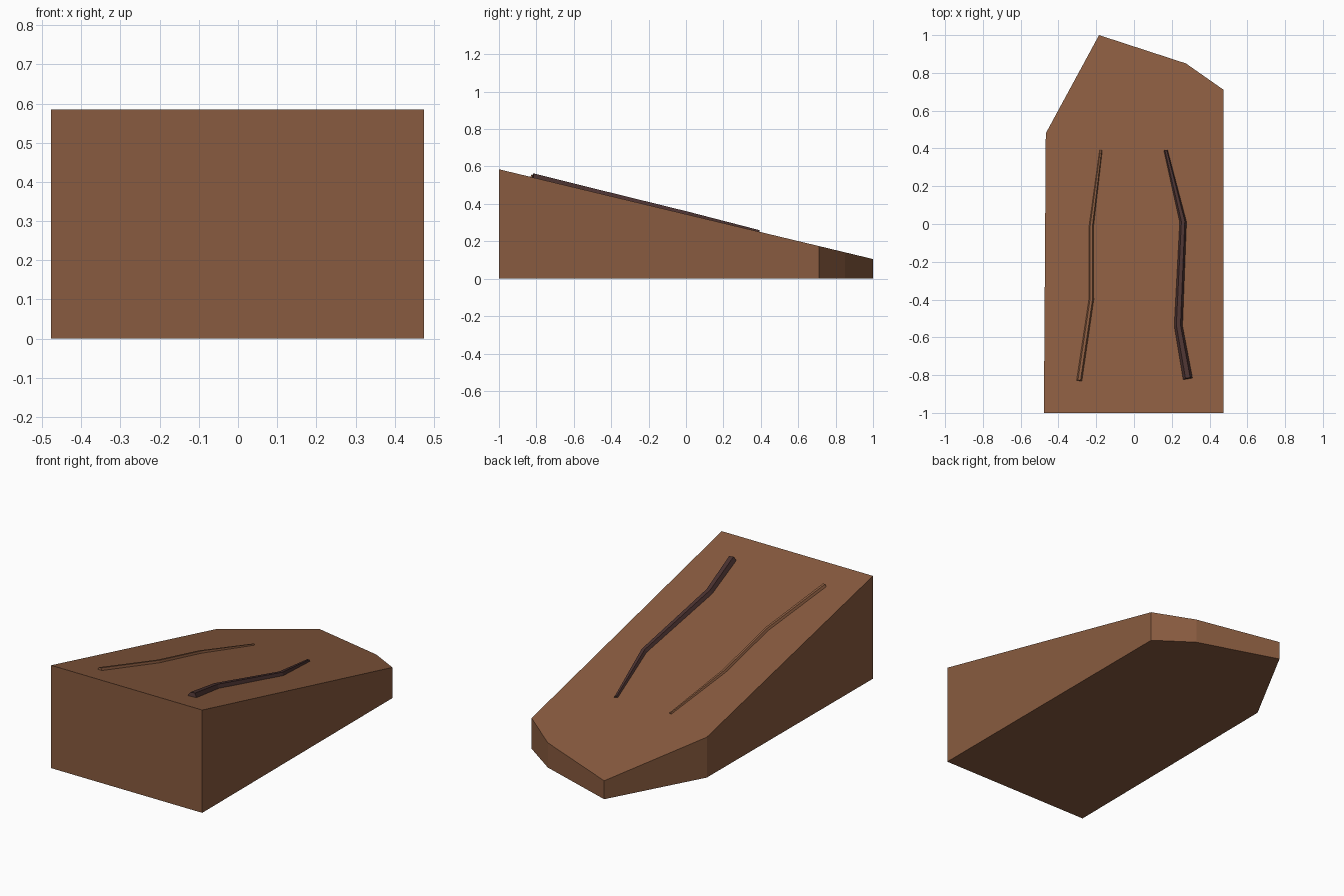
import bpy, bmesh, math
from mathutils import Vector

cube = bpy.data.objects.get("Cube")
if cube:
    bpy.data.objects.remove(cube, do_unlink=True)


def material(name, color):
    m = bpy.data.materials.new(name)
    m.use_nodes = True
    m.diffuse_color = (*color, 1)
    m.node_tree.nodes["Principled BSDF"].inputs["Base Color"].default_value = (*color, 1)
    return m


def finish(bm, name, mat):
    bmesh.ops.recalc_face_normals(bm, faces=bm.faces)
    mesh = bpy.data.meshes.new(name)
    bm.to_mesh(mesh)
    bm.free()
    mesh.materials.append(mat)
    obj = bpy.data.objects.new(name, mesh)
    bpy.context.collection.objects.link(obj)
    return obj


def slope(y):
    return 0.345 - 0.24 * y


brown = material("earth brown", (0.25, 0.105, 0.05))
dark = material("dark root brown", (0.07, 0.032, 0.03))

# Sloping wedge: extruded outline whose top follows the slope
outline = [(-0.477, -1), (0.475, -1), (0.475, 0.71),
           (0.275, 0.85), (-0.185, 1), (-0.467, 0.48)]
bm = bmesh.new()
base = [bm.verts.new((x, y, 0)) for x, y in outline]
top = [bm.verts.new((x, y, slope(y))) for x, y in outline]
bm.faces.new(base)
bm.faces.new(top)
for i in range(len(base)):
    j = (i + 1) % len(base)
    bm.faces.new((base[i], base[j], top[j], top[i]))
finish(bm, "sloping_ramp", brown)


# Tapered six-sided roots lying half sunk in the slope
def root(name, path, mat, sides=6):
    bm = bmesh.new()
    up = Vector((0, 0.24, 1)).normalized()
    pts = [Vector((x, y, slope(y))) for x, y, r in path]
    rings = []
    for i, p in enumerate(pts):
        along = (pts[min(i + 1, len(pts) - 1)] - pts[max(i - 1, 0)]).normalized()
        side = along.cross(up).normalized()
        r = path[i][2]
        rings.append([bm.verts.new(p + r * (math.cos(a) * side + math.sin(a) * up))
                      for a in (math.tau * k / sides for k in range(sides))])
    for a, b in zip(rings, rings[1:]):
        for k in range(sides):
            n = (k + 1) % sides
            bm.faces.new((a[k], a[n], b[n], b[k]))
    bm.faces.new(rings[0])
    bm.faces.new(rings[-1])
    return finish(bm, name, mat)


root("left_root", [(0.285, -0.82, 0.025), (0.235, -0.54, 0.022),
                   (0.26, 0.01, 0.018), (0.168, 0.39, 0.01)], dark)
root("right_root", [(-0.29, -0.83, 0.014), (-0.226, -0.4, 0.013),
                    (-0.227, -0.02, 0.012), (-0.175, 0.39, 0.007)], brown)
